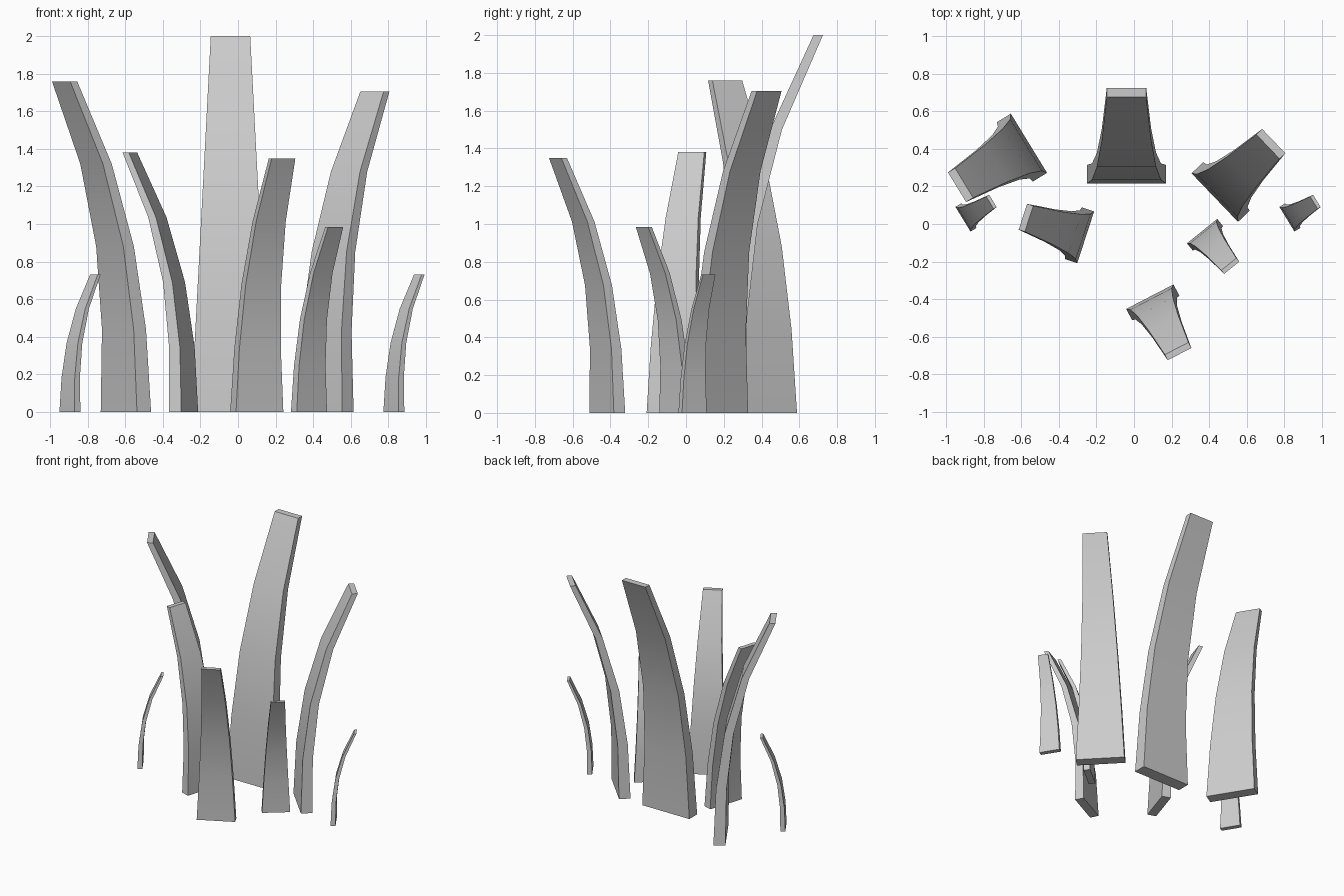
import bpy, bmesh, math
from mathutils import Vector

cube = bpy.data.objects.get("Cube")
if cube:
    bpy.data.objects.remove(cube, do_unlink=True)

# Plain grey shared by every blade
grey = bpy.data.materials.new("plain_grey")
grey.use_nodes = True
colour = (0.6, 0.6, 0.6, 1)
grey.diffuse_color = colour
grey.node_tree.nodes["Principled BSDF"].inputs["Base Color"].default_value = colour

SEGMENTS = 4
WIDTH, THICKNESS, HEIGHT, LEAN = 0.42, 0.10, 2.0, 0.435


def blade(name, x, y, lean_x, lean_y, scale):
    """Tapered rectangular blade that curves over towards its lean direction."""
    out = Vector((lean_x, lean_y, 0)).normalized()
    side = Vector((-out.y, out.x, 0))
    bm = bmesh.new()
    rings = []
    for i in range(SEGMENTS + 1):
        t = i / SEGMENTS
        taper = 1 - t / 2
        centre = out * LEAN * t ** 2.5 + Vector((0, 0, HEIGHT * t))
        half_w = side * WIDTH / 2 * taper
        half_t = out * THICKNESS / 2 * taper
        corners = (-half_w - half_t, -half_w + half_t, half_w + half_t, half_w - half_t)
        rings.append([bm.verts.new((centre + c) * scale) for c in corners])
    bm.faces.new(rings[0])
    bm.faces.new(rings[-1])
    for low, high in zip(rings, rings[1:]):
        for k in range(4):
            n = (k + 1) % 4
            bm.faces.new((low[k], low[n], high[n], high[k]))
    bmesh.ops.recalc_face_normals(bm, faces=bm.faces)
    mesh = bpy.data.meshes.new(name)
    bm.to_mesh(mesh)
    bm.free()
    mesh.materials.append(grey)
    obj = bpy.data.objects.new(name, mesh)
    obj.location = (x, y, 0)
    bpy.context.collection.objects.link(obj)
    bpy.ops.object.select_all(action='DESELECT')
    obj.select_set(True)
    bpy.context.view_layer.objects.active = obj
    bpy.ops.object.shade_smooth_by_angle(angle=math.radians(30))


# Clump: base position, lean direction, size
blade("back_blade", -0.04, 0.265, 0, 1, 1)
blade("back_right_blade", -0.597, 0.407, -0.85, -0.52, 0.88)
blade("back_left_blade", 0.461, 0.17, 0.72, 0.69, 0.8525)
blade("middle_right_blade", -0.29, -0.06, -0.95, 0.31, 0.69)
blade("front_blade", 0.10, -0.417, 0.46, -0.89, 0.675)
blade("middle_left_blade", 0.378, -0.057, 0.63, -0.78, 0.4925)
blade("small_left_blade", 0.83, 0.035, 0.85, 0.52, 0.366)
blade("small_right_blade", -0.895, 0.035, 0.85, 0.52, 0.366)
